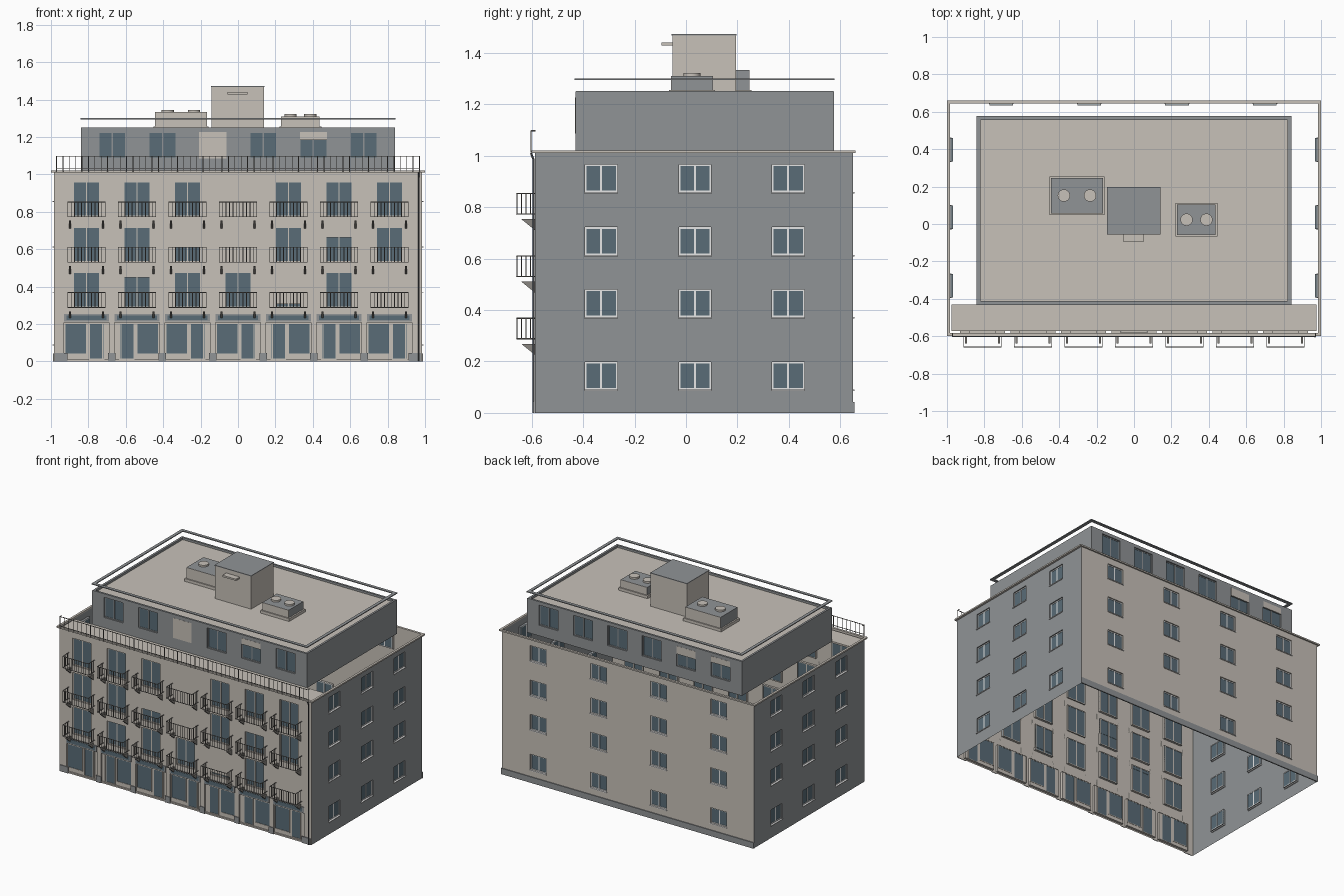
import bpy, bmesh
from mathutils import Matrix, Vector

cube = bpy.data.objects.get("Cube")
if cube:
    bpy.data.objects.remove(cube)

COLOURS = {
    "tan_render": (0.575, 0.535, 0.485),
    "grey_render": (0.28, 0.295, 0.305),
    "window_glass": (0.10, 0.15, 0.185),
    "white_frame": (0.95, 0.95, 0.95),
    "rail_metal": (0.25, 0.235, 0.215),
    "dark_metal": (0.05, 0.052, 0.055),
}
NAMES = list(COLOURS)
TAN, GREY, GLASS, WHITE, RAIL, DARK = range(len(NAMES))
for name, rgb in COLOURS.items():
    m = bpy.data.materials.new(name)
    m.use_nodes = True
    m.diffuse_color = (*rgb, 1)
    bsdf = m.node_tree.nodes["Principled BSDF"]
    bsdf.inputs["Base Color"].default_value = (*rgb, 1)
    bsdf.inputs["Roughness"].default_value = 0.8

parts = {}


def part(name):
    return parts.setdefault(name, bmesh.new())


def paint(verts, mat, smooth=False):
    for f in {f for v in verts for f in v.link_faces}:
        f.material_index = mat
        f.smooth = smooth and len(f.verts) == 4


def box(name, mat, x0, x1, y0, y1, z0, z1):
    size = Matrix.Diagonal((abs(x1 - x0), abs(y1 - y0), abs(z1 - z0), 1))
    place = Matrix.Translation(((x0 + x1) / 2, (y0 + y1) / 2, (z0 + z1) / 2))
    paint(bmesh.ops.create_cube(part(name), size=1, matrix=place @ size)["verts"], mat)


def rod(name, mat, a, b, r=0.0024, sides=10):
    a, b = Vector(a), Vector(b)
    turn = (b - a).to_track_quat("Z", "Y").to_matrix().to_4x4()
    cone = bmesh.ops.create_cone(part(name), cap_ends=True, segments=sides, radius1=r, radius2=r,
                                 depth=(b - a).length,
                                 matrix=Matrix.Translation((a + b) / 2) @ turn)
    paint(cone["verts"], mat, True)


# Wall planes: (axis, outward sign, position)
FRONT, BACK = ("y", -1, -0.588), ("y", 1, 0.65)
LEFT, RIGHT = ("x", 1, 0.985), ("x", -1, -0.985)
ROOM_FRONT, ROOM_BACK = ("y", -1, -0.43), ("y", 1, 0.575)
ROOM_LEFT, ROOM_RIGHT = ("x", 1, 0.84), ("x", -1, -0.84)
RECESS = 0.016


def point(wall, u, z, d=0):
    axis, s, p = wall
    return (u, p + s * d, z) if axis == "y" else (p + s * d, u, z)


def plate(name, mat, wall, u0, u1, z0, z1, d0, d1):
    """Box on a wall, reaching from depth d0 to d1 along the outward normal."""
    (xa, ya, za), (xb, yb, zb) = point(wall, u0, z0, d0), point(wall, u1, z1, d1)
    box(name, mat, xa, xb, ya, yb, za, zb)


def frame(name, mat, wall, u0, u1, z0, z1, t, d0, d1):
    for a in (u0, u1 - t):
        plate(name, mat, wall, a, a + t, z0, z1, d0, d1)
    for c in (z0, z1 - t):
        plate(name, mat, wall, u0 + t, u1 - t, c, c + t, d0, d1)


def wall_sheet(name, mat, wall, u0, u1, z0, z1, holes=()):
    """Flat wall with rectangular openings and reveals in the wall colour."""
    bm = part(name)
    us = sorted({u0, u1, *(h[0] for h in holes), *(h[1] for h in holes)})
    zs = sorted({z0, z1, *(h[2] for h in holes), *(h[3] for h in holes)})
    grid = {(u, z): bm.verts.new(point(wall, u, z)) for u in us for z in zs}
    for a, b in zip(us, us[1:]):
        for c, d in zip(zs, zs[1:]):
            u, z = (a + b) / 2, (c + d) / 2
            if not any(h[0] < u < h[1] and h[2] < z < h[3] for h in holes):
                corners = [grid[k] for k in ((a, c), (b, c), (b, d), (a, d))]
                bm.faces.new(corners).material_index = mat
    for a, b, c, d in holes:
        rim = [(a, c), (b, c), (b, d), (a, d)]
        for p, q in zip(rim, rim[1:] + rim[:1]):
            quad = [point(wall, *p), point(wall, *q),
                    point(wall, *q, -RECESS), point(wall, *p, -RECESS)]
            bm.faces.new([bm.verts.new(v) for v in quad]).material_index = mat
    bmesh.ops.delete(bm, geom=[v for v in grid.values() if not v.link_faces], context="VERTS")


def window(name, wall, u, z0, z1, w, mat, open_part=1.0):
    """Recessed two-pane window; returns the wall opening left by its shutter."""
    h = w / 2
    plate(name, GLASS, wall, u - h, u + h, z0, z1, -0.014, -0.010)
    frame(name, mat, wall, u - h, u + h, z0, z1, 0.006, -RECESS, -0.008)
    plate(name, mat, wall, u - 0.004, u + 0.004, z0, z1, -RECESS, -0.008)
    return [(u - h, u + h, z0, z0 + (z1 - z0) * open_part)] if open_part else []


def ring(name, mat, x0, x1, y0, y1, z0, z1, t):
    for a in (x0, x1 - t):
        box(name, mat, a, a + t, y0, y1, z0, z1)
    for b in (y0, y1 - t):
        box(name, mat, x0 + t, x1 - t, b, b + t, z0, z1)


# Cornice, plinth and front terrace
ring("cornice", TAN, -1, 1, -0.6, 0.66, 1.01, 1.02, 0.016)
plate("plinth", GREY, BACK, -0.988, 0.988, 0, 0.042, -0.002, 0.006)
box("terrace_floor", TAN, -0.975, 0.975, -0.572, -0.43, 1.0, 1.012)

# Side and back walls with windows and sills
for wall, mat, u0, u1, spots in ((BACK, TAN, -0.985, 0.985, (-0.71, -0.24, 0.23, 0.70)),
                                 (LEFT, GREY, -0.588, 0.65, (-0.33, 0.035, 0.397)),
                                 (RIGHT, GREY, -0.588, 0.65, (-0.33, 0.035, 0.397))):
    holes = []
    for z in (0.143, 0.425, 0.667, 0.911):
        for u in spots:
            holes += window("side_and_back_windows", wall, u, z - 0.053, z + 0.055, 0.126, WHITE)
            plate("window_sills", WHITE, wall, u - 0.066, u + 0.066, z - 0.058, z - 0.053,
                  -0.008, 0.006)
    wall_sheet("main_walls", mat, wall, u0, u1, 0, 1.012, holes)

# Front balcony doors; the numbers give how far each shutter is open
COLUMNS = [0.27 * i for i in range(-3, 4)]
FLOORS = {
    0.288: (1, 0.85, 1, 1, 0.1, 1, 0),
    0.53: (1, 1, 0.43, 0, 1, 0.7, 1),
    0.773: (1, 1, 1, 0, 1, 1, 1),
}


def balcony(x, z):
    n, w, y0, y1 = "balcony_railings", 0.1, -0.658, -0.588
    for c in (z, z + 0.08):
        rod(n, RAIL, (x - w, y0, c), (x + w, y0, c))
        for s in (-w, w):
            rod(n, RAIL, (x + s, y0, c), (x + s, y1, c))
    for i in range(12):
        a = x - w + i * 2 * w / 11
        rod(n, RAIL, (a, y0, z), (a, y0, z + 0.08), 0.002)
    for i in range(1, 4):
        for s in (-w, w):
            rod(n, RAIL, (x + s, y0 + i * 0.018, z), (x + s, y0 + i * 0.018, z + 0.08), 0.002)
    # Triangular brackets below the railing
    bm = part("balcony_brackets")
    for s in (-0.088, 0.088):
        tri = [(-0.588, z - 0.02), (-0.64, z - 0.02), (-0.588, z - 0.062)]
        f = bm.faces.new([bm.verts.new((x + s - 0.005, y, c)) for y, c in tri])
        f.material_index = RAIL
        out = bmesh.ops.extrude_face_region(bm, geom=[f])["geom"]
        moved = [v for v in out if isinstance(v, bmesh.types.BMVert)]
        bmesh.ops.translate(bm, verts=moved, vec=Vector((0.01, 0, 0)))


holes = []
for z, shutters in FLOORS.items():
    for x, share in zip(COLUMNS, shutters):
        holes += window("balcony_doors", FRONT, x, z, z + 0.19, 0.146, TAN, share)
        balcony(x, z)

# Shopfronts: recessed panel with display window and door, and a sign board
for i, x in enumerate(COLUMNS):
    s = -1 if i in (0, 2, 3, 6) else 1
    holes.append((x - 0.12, x + 0.12, 0.01, 0.207))
    plate("shop_panels", TAN, FRONT, x - 0.12, x + 0.12, 0.01, 0.207, -0.014, -0.010)
    for a, b, z0 in ((0.115, 0.0, 0.04), (-0.016, -0.094, 0.015)):
        u0, u1 = sorted((x + s * a, x + s * b))
        plate("shop_glass", GLASS, FRONT, u0, u1, z0, 0.203, -0.015, -0.009)
        frame("shop_frames", TAN, FRONT, u0 - 0.002, u1 + 0.002, z0 - 0.004, 0.206, 0.005,
              -RECESS, -0.006)
    handle = x - s * 0.085
    plate("shop_door_bars", TAN, FRONT, handle - 0.003, handle + 0.003, 0.015, 0.203, -0.01, -0.006)
    plate("shop_signs", GREY, FRONT, x - 0.12, x + 0.12, 0.212, 0.254, 0.001, 0.006)
    plate("shop_sign_strips", GLASS, FRONT, x - 0.108, x + 0.108, 0.22, 0.246, 0.005, 0.008)
wall_sheet("main_walls", TAN, FRONT, -0.985, 0.985, 0, 1.012, holes)
for i in range(8):
    x = (i - 3.5) * 0.27
    h = 0.02 if 0 < i < 7 else 0.033
    plate("pillar_bases", GREY, FRONT, x - h, x + h, 0, 0.045, 0.001, 0.006)

# Downpipe with its bend under the cornice
rod("downpipe", DARK, (0.967, -0.593, 0), (0.967, -0.593, 0.985), 0.004)
rod("downpipe", DARK, (0.967, -0.593, 0.985), (0.967, -0.603, 1.01), 0.004)

# Terrace railing
for z in (1.03, 1.097):
    rod("terrace_railing", RAIL, (-0.972, -0.602, z), (0.972, -0.602, z))
for i in range(58):
    x = -0.97 + i * 1.94 / 57
    rod("terrace_railing", RAIL, (x, -0.602, 1.012), (x, -0.602, 1.097), 0.002)
for x in (-0.97, 0.97):
    rod("terrace_railing", RAIL, (x, -0.602, 1.097), (x, -0.585, 1.097))

# Set-back top storey with recessed roof and floating rim
for wall, shutters in ((ROOM_FRONT, (1, 1, 0, 1, 0.7, 1)), (ROOM_BACK, (0.7, 0.6, 1, 1, 1, 1))):
    holes = []
    for i, share in enumerate(shutters):
        u = (i - 2.5) * 0.269
        holes += window("top_storey_windows", wall, u, 1.085, 1.227, 0.15, GREY, share)
        if share < 1:
            plate("top_storey_shutters", TAN, wall, u - 0.073, u + 0.073,
                  1.086 + 0.141 * share, 1.227, -0.003, 0.001)
    wall_sheet("top_storey_walls", GREY, wall, -0.84, 0.84, 1.01, 1.25, holes)
for wall in (ROOM_LEFT, ROOM_RIGHT):
    wall_sheet("top_storey_walls", GREY, wall, -0.43, 0.575, 1.01, 1.25)
ring("roof_parapet", GREY, -0.838, 0.838, -0.428, 0.573, 1.232, 1.251, 0.014)
box("roof", TAN, -0.83, 0.83, -0.42, 0.565, 1.228, 1.236)
ring("roof_rim", GREY, -0.842, 0.842, -0.434, 0.578, 1.294, 1.3, 0.022)

# Lift housing with roof cap and door canopy
box("lift_housing", TAN, -0.143, 0.14, -0.053, 0.195, 1.23, 1.468)
box("lift_housing_cap", GREY, -0.145, 0.142, -0.056, 0.197, 1.468, 1.473)
box("lift_canopy", TAN, -0.055, 0.05, -0.095, -0.053, 1.428, 1.44)

# Ventilation units, tan to front and back, with round vents
for x, y, hx, hy, top, gap in ((-0.305, 0.152, 0.138, 0.093, 1.333, 0.07),
                               (0.334, 0.023, 0.103, 0.08, 1.31, 0.053)):
    box("vent_units", GREY, x - hx, x + hx, y - hy, y + hy, 1.23, top)
    for s in (-1, 1):
        plate("vent_unit_panels", TAN, ("y", s, y + s * hy), x - hx, x + hx, 1.23, top, 0, 0.002)
    ring("vent_unit_bases", TAN, x - hx - 0.01, x + hx + 0.01, y - hy - 0.01, y + hy + 0.01,
         1.235, 1.256, 0.012)
    for s in (-gap, gap):
        rod("round_vents", TAN, (x + s, y, top), (x + s, y, top + 0.012), 0.033, 20)

# Turn every part into an object holding only the materials it uses
for name, bm in parts.items():
    used = sorted({f.material_index for f in bm.faces})
    for f in bm.faces:
        f.material_index = used.index(f.material_index)
    bmesh.ops.recalc_face_normals(bm, faces=bm.faces)
    mesh = bpy.data.meshes.new(name)
    bm.to_mesh(mesh)
    bm.free()
    for k in used:
        mesh.materials.append(bpy.data.materials[NAMES[k]])
    bpy.context.collection.objects.link(bpy.data.objects.new(name, mesh))
